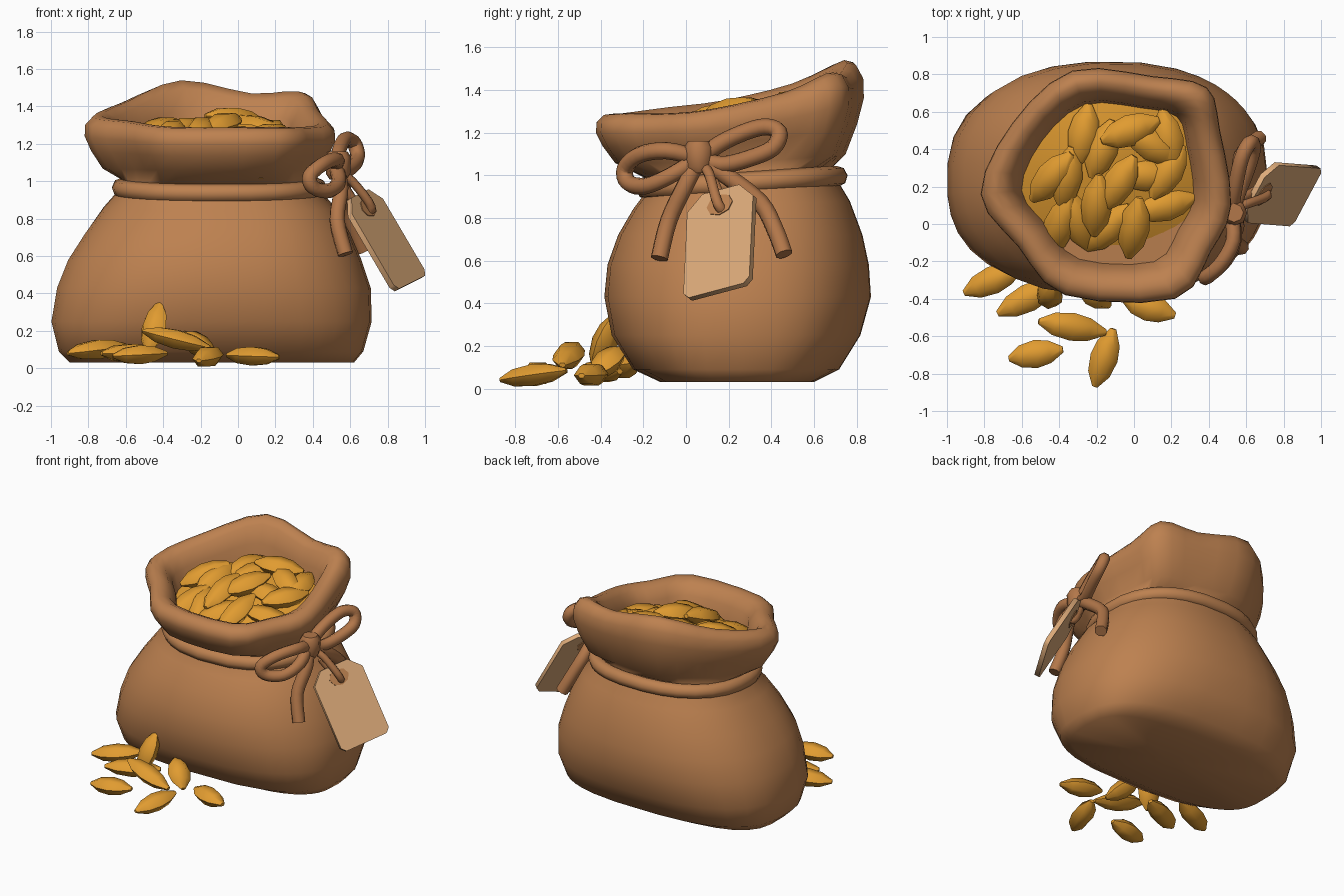
import bpy, bmesh, math
from mathutils import Vector, Matrix

if "Cube" in bpy.data.objects:
    bpy.data.objects.remove(bpy.data.objects["Cube"], do_unlink=True)

made = []


def material(name, rgb):
    m = bpy.data.materials.new(name)
    m.use_nodes = True
    m.diffuse_color = (*rgb, 1)
    bsdf = m.node_tree.nodes["Principled BSDF"]
    bsdf.inputs["Base Color"].default_value = (*rgb, 1)
    bsdf.inputs["Roughness"].default_value = 0.8
    return m


CLOTH = material("brown cloth", (0.51, 0.22, 0.08))
CORD = material("dark cord", (0.45, 0.185, 0.068))
GRAIN = material("golden grain", (0.75, 0.33, 0.03))
PAPER = material("tan paper", (0.73, 0.41, 0.195))
PATCH = material("tag eyelet brown", (0.53, 0.235, 0.085))


def finish(name, bm, mat):
    bmesh.ops.recalc_face_normals(bm, faces=bm.faces)
    mesh = bpy.data.meshes.new(name)
    bm.to_mesh(mesh)
    bm.free()
    mesh.materials.append(mat)
    ob = bpy.data.objects.new(name, mesh)
    bpy.context.collection.objects.link(ob)
    made.append(ob)
    return ob


def smooth_path(points, steps, closed):
    """Catmull-Rom samples through the points."""
    pts = [Vector(p) for p in points]
    n = len(pts)
    get = (lambda i: pts[i % n]) if closed else (lambda i: pts[max(0, min(n - 1, i))])
    out = []
    for i in range(n if closed else n - 1):
        a, b, c, d = (get(i + k) for k in (-1, 0, 1, 2))
        for s in range(steps):
            t = s / steps
            out.append(0.5 * (2 * b + (c - a) * t + (2 * a - 5 * b + 4 * c - d) * t * t
                              + (3 * b - a - 3 * c + d) * t ** 3))
    return out if closed else out + [pts[-1]]


def loft(name, rings, mat):
    """Skin a stack of rings and close both ends."""
    bm = bmesh.new()
    vs = [[bm.verts.new(p) for p in ring] for ring in rings]
    n = len(vs[0])
    for lo, hi in zip(vs, vs[1:]):
        for i in range(n):
            j = (i + 1) % n
            bm.faces.new((lo[i], lo[j], hi[j], hi[i]))
    for ring in (vs[0], vs[-1]):
        mid = bm.verts.new(sum((v.co for v in ring), Vector()) / n)
        for i in range(n):
            bm.faces.new((mid, ring[i], ring[(i + 1) % n]))
    return finish(name, bm, mat)


def tube(name, points, radius, mat, closed=False, steps=4):
    path = smooth_path(points, steps, closed)
    cu = bpy.data.curves.new(name, "CURVE")
    cu.dimensions = "3D"
    cu.bevel_depth = radius
    cu.bevel_resolution = 2
    cu.use_fill_caps = True
    sp = cu.splines.new("POLY")
    sp.points.add(len(path) - 1)
    for p, co in zip(sp.points, path):
        p.co = (*co, 1)
    sp.use_cyclic_u = closed
    cu.materials.append(mat)
    ob = bpy.data.objects.new(name, cu)
    bpy.context.collection.objects.link(ob)
    bpy.ops.object.select_all(action="DESELECT")
    ob.select_set(True)
    bpy.context.view_layer.objects.active = ob
    bpy.ops.object.convert(target="MESH")
    made.append(bpy.context.view_layer.objects.active)


# Rim of the mouth: outline points with the height of the lip
RIM = [(0.52, 0.1, 1.31), (0.46, 0.5, 1.39), (0.39, 0.73, 1.48), (0.1, 0.79, 1.47),
       (-0.33, 0.82, 1.54), (-0.65, 0.54, 1.43), (-0.82, 0.16, 1.35), (-0.62, -0.12, 1.32),
       (-0.37, -0.38, 1.29), (0.22, -0.4, 1.29), (0.41, -0.15, 1.29)]
MID = Vector((-0.13, 0.22, 0))
rim = smooth_path(RIM, 3, True)
angles = [math.atan2(p.y - MID.y, p.x - MID.x) for p in rim]


def oval(x0, x1, y0, y1, z, tilt=0.0, power=2.3):
    ring = []
    for a in angles:
        c, s = (math.copysign(abs(f) ** (2 / power), f) for f in (math.cos(a), math.sin(a)))
        ring.append(Vector(((x0 + x1) / 2 + (x1 - x0) / 2 * c,
                            (y0 + y1) / 2 + (y1 - y0) / 2 * s, z + tilt * s)))
    return ring


def rim_ring(ratio, height, base=1.01):
    """Scaled copy of the rim, between the neck and the lip."""
    return [Vector((MID.x + (p.x - MID.x) * ratio, MID.y + (p.y - MID.y) * ratio,
                    base + (p.z - base) * height)) for p in rim]


# Sack: bulging body, tied neck and rolled mouth
loft("sack", [
    oval(-0.9, 0.62, -0.12, 0.6, 0.03, power=3),
    oval(-0.96, 0.67, -0.25, 0.72, 0.09, power=2.7),
    oval(-1, 0.715, -0.35, 0.82, 0.25, power=2.5),
    oval(-0.97, 0.71, -0.385, 0.87, 0.43),
    oval(-0.91, 0.66, -0.37, 0.86, 0.58),
    oval(-0.82, 0.6, -0.32, 0.83, 0.72),
    oval(-0.72, 0.52, -0.25, 0.77, 0.86, 0.02),
    oval(-0.64, 0.44, -0.19, 0.71, 0.95, 0.03),
    oval(-0.62, 0.42, -0.18, 0.69, 1.01, 0.03),
    rim_ring(0.86, 0.17), rim_ring(0.95, 0.45), rim_ring(1, 0.68), rim_ring(0.995, 0.86),
    rim_ring(0.94, 0.98), rim_ring(0.87, 1), rim_ring(0.79, 0.92), rim_ring(0.72, 0.7),
    rim_ring(0.68, 0.35)], CLOTH)

# Cord around the neck
tube("neck_cord", oval(-0.625, 0.425, -0.185, 0.71, 0.965, 0.03), 0.05, CLOTH, True, 1)


# Heap of grain inside the mouth, rising towards the back
def heap(x, y):
    return 1.285 + 0.2 * (y - 0.28) - 0.45 * ((x + 0.13) ** 2 + (y - 0.28) ** 2)


def heap_ring(ratio):
    ring = rim_ring(ratio, 0)
    for p in ring:
        p.z = heap(p.x, p.y) - 0.02
    return ring


loft("grain_heap", [heap_ring(r) for r in (0.73, 0.5, 0.25)], GRAIN)


def seed(name, p, q, width=0.17, thick=0.115):
    """Six-sided spindle between two points."""
    p, q = Vector(p), Vector(q)
    axis = q - p
    side = axis.cross(Vector((0, 0, 1))).normalized()
    up = side.cross(axis).normalized()
    rings = []
    for t, r in ((0, 0.2), (0.22, 0.8), (0.5, 1), (0.75, 0.82), (1, 0.22)):
        rings.append([p + axis * t + side * (math.cos(k * math.pi / 3) * r * width / 2)
                      + up * (math.sin(k * math.pi / 3) * r * thick * 0.58) for k in range(6)])
    loft(name, rings, GRAIN)


# Seeds on the heap: position and heading
HEAP = [(-0.17, 0.4, 70), (-0.36, 0.25, 80), (-0.2, 0.1, 85), (0.06, 0.26, 0),
        (0.1, 0.42, -30), (0, -0.02, 80), (0.17, 0.1, 15), (-0.4, -0.01, 70),
        (-0.44, 0.25, 50), (-0.27, 0.48, 80), (0.18, 0.45, 100), (-0.08, 0.22, 60),
        (-0.3, 0.02, 110), (0.18, 0.28, 60), (-0.02, 0.5, 20), (-0.14, -0.02, 45)]
for i, (x, y, deg) in enumerate(HEAP):
    dx, dy = 0.165 * math.cos(math.radians(deg)), 0.165 * math.sin(math.radians(deg))
    lift = 0.025 * (i % 3) - 0.005
    seed("heap_seed", (x - dx, y - dy, heap(x - dx, y - dy) + lift),
         (x + dx, y + dy, heap(x + dx, y + dy) + lift))

# Seeds spilled on the ground: end points
SPILLED = [((-0.91, -0.37, 0.08), (-0.6, -0.23, 0.12)), ((-0.73, -0.48, 0.08), (-0.4, -0.31, 0.08)),
           ((-0.51, -0.52, 0.2), (-0.15, -0.58, 0.11)), ((-0.67, -0.72, 0.065), (-0.38, -0.67, 0.08)),
           ((-0.21, -0.87, 0.04), (-0.11, -0.56, 0.085)), ((-0.06, -0.4, 0.07), (0.22, -0.49, 0.06)),
           ((-0.48, -0.43, 0.09), (-0.42, -0.33, 0.35)), ((-0.29, -0.3, 0.19), (-0.13, -0.44, 0.06))]
for p, q in SPILLED:
    seed("spilled_seed", p, q, 0.15, 0.1)

# Bow: two loops, two tails and a knot
KNOT = (0.52, 0.06, 1.08)
tube("front_loop", [KNOT, (0.53, -0.09, 1.115), (0.46, -0.22, 1.095), (0.385, -0.285, 1.03),
                    (0.405, -0.27, 0.965), (0.49, -0.19, 0.95), (0.54, -0.07, 1.0), KNOT], 0.04, CORD)
tube("back_loop", [KNOT, (0.54, 0.19, 1.165), (0.575, 0.35, 1.225), (0.62, 0.435, 1.205),
                   (0.64, 0.41, 1.13), (0.61, 0.3, 1.08), (0.56, 0.17, 1.05), KNOT], 0.04, CORD)
tube("front_tail", [KNOT, (0.55, 0.0, 0.96), (0.53, -0.08, 0.79), (0.575, -0.125, 0.61)], 0.042, CORD)
tube("back_tail", [KNOT, (0.56, 0.2, 0.99), (0.57, 0.35, 0.87), (0.62, 0.42, 0.74),
                   (0.67, 0.46, 0.63)], 0.042, CORD)
loft("bow_knot", [[Vector((KNOT[0] + 0.015 + r * math.cos(k * math.pi / 4), KNOT[1] + r * math.sin(k * math.pi / 4), z))
                   for k in range(8)] for z, r in ((1.01, 0.045), (1.04, 0.065), (1.13, 0.07), (1.16, 0.05))], CORD)

# Paper tag hanging off the knot, with an eyelet patch and a string
u = Vector((0.16, 0.3, 0.08)).normalized()
n = u.cross(Vector((-0.26, 0, 0.42))).normalized()
v = n.cross(u)
frame = Matrix((u, v, n)).transposed().to_4x4()
frame.translation = (0.78, 0.16, 0.69)


def plate(name, outline, low, high, mat):
    loft(name, [[frame @ Vector((x, y, z)) for x, y in outline] for z in (low, high)], mat)


W, L, CUT = 0.18, 0.275, 0.03
plate("tag", [(-W, CUT - L), (CUT - W, -L), (W - CUT, -L), (W, CUT - L),
              (W, L - 0.08), (W - 0.08, L), (0.08 - W, L), (-W, L - 0.08)], -0.016, 0.016, PAPER)
circle = [(0.07 * math.cos(k * math.pi / 4), 0.19 + 0.055 * math.sin(k * math.pi / 4)) for k in range(8)]
plate("eyelet_front", circle, 0.015, 0.021, PATCH)
plate("eyelet_back", circle, -0.021, -0.015, PATCH)
hole = frame @ Vector((0, 0.185, 0))
tube("tag_string", [(0.53, 0.08, 1.05), (0.61, 0.11, 1), hole + n * 0.035, hole - n * 0.03,
                    (0.57, 0.13, 0.97)], 0.025, CORD)

# Smooth shading with sharp edges kept
bpy.ops.object.select_all(action="DESELECT")
for ob in made:
    ob.select_set(True)
bpy.context.view_layer.objects.active = made[0]
bpy.ops.object.shade_smooth_by_angle(angle=math.radians(58))
